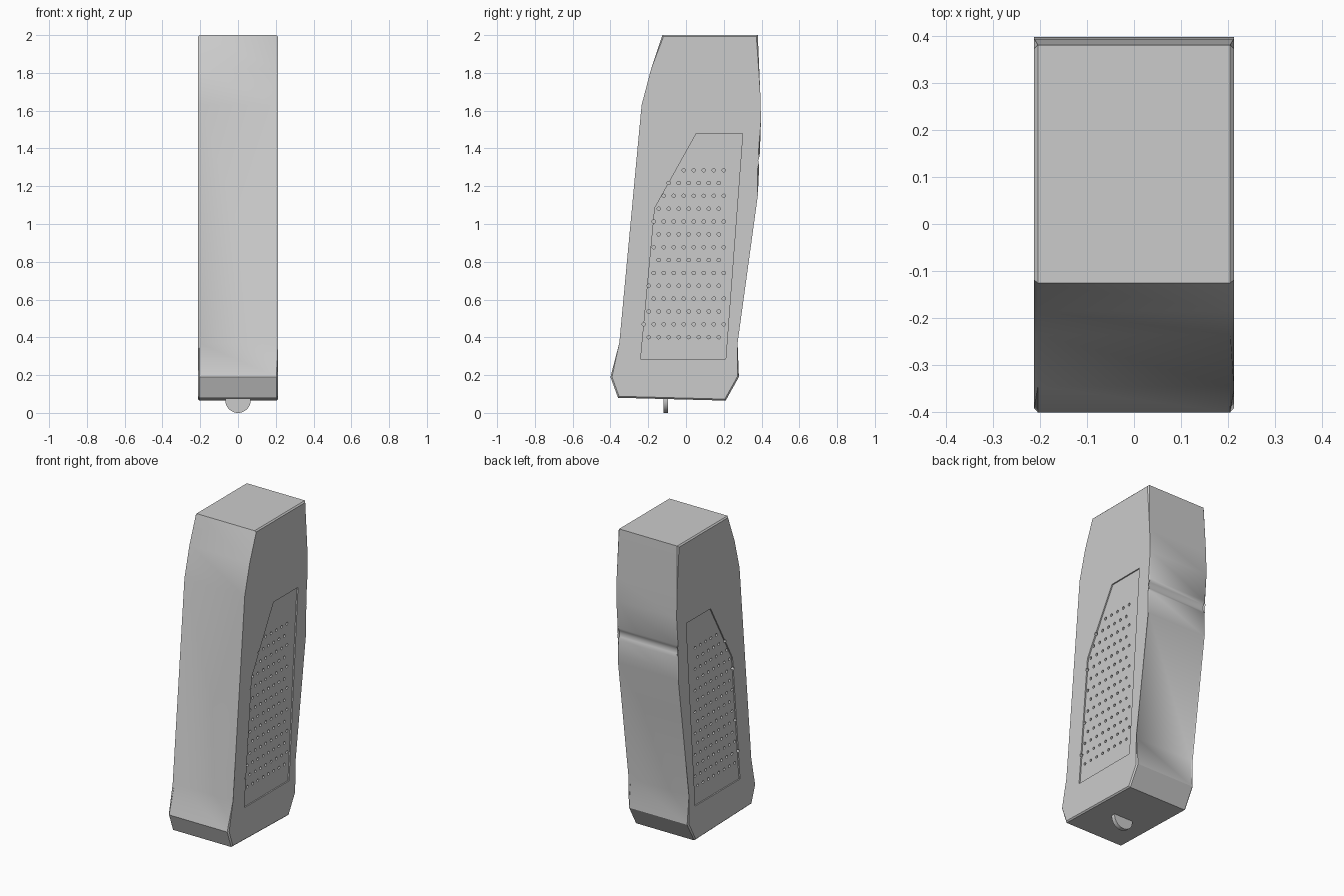
import bpy, bmesh, math

cube = bpy.data.objects.get("Cube")
if cube:
    bpy.data.objects.remove(cube, do_unlink=True)

HALF = 0.212      # half the body width
DEPTH = 0.008     # panel recess
HOLE = 0.02       # dimple depth below the outer face

grey = bpy.data.materials.new("plain grey")
grey.use_nodes = True
grey.diffuse_color = (0.6, 0.6, 0.6, 1)
grey.node_tree.nodes["Principled BSDF"].inputs["Base Color"].default_value = (0.6, 0.6, 0.6, 1)


def prism(bm, points, x0, x1):
    """Extrude a (y, z) outline from x0 to x1; returns its two end faces."""
    a = [bm.verts.new((x0, y, z)) for y, z in points]
    b = [bm.verts.new((x1, y, z)) for y, z in points]
    caps = [bm.faces.new(a), bm.faces.new(b)]
    n = len(points)
    for i in range(n):
        j = (i + 1) % n
        bm.faces.new((a[i], a[j], b[j], b[i]))
    return caps


def finish(bm, name):
    bmesh.ops.recalc_face_normals(bm, faces=bm.faces)
    mesh = bpy.data.meshes.new(name)
    bm.to_mesh(mesh)
    bm.free()
    mesh.materials.append(grey)
    obj = bpy.data.objects.new(name, mesh)
    bpy.context.collection.objects.link(obj)
    return obj


def select(obj):
    bpy.ops.object.select_all(action="DESELECT")
    obj.select_set(True)
    bpy.context.view_layer.objects.active = obj


def carve(obj, cutter):
    mod = obj.modifiers.new("carve", "BOOLEAN")
    mod.operation = "DIFFERENCE"
    mod.solver = "EXACT"
    mod.object = cutter
    select(obj)
    bpy.ops.object.modifier_apply(modifier=mod.name)
    bpy.data.objects.remove(cutter, do_unlink=True)


def circle(y, z, r, n):
    return [(y + r * math.cos(math.tau * i / n), z + r * math.sin(math.tau * i / n))
            for i in range(n)]


# Body: side outline with the rear finger notch, chamfered along both sides
outline = [(-0.36, 0.08), (0.21, 0.065), (0.28, 0.19), (0.265, 0.37),
           (0.38, 1.15), (0.387, 1.295), (0.378, 1.315), (0.374, 1.335),
           (0.38, 1.355), (0.391, 1.375), (0.397, 1.55), (0.393, 1.7), (0.38, 2.0),
           (-0.125, 2.0), (-0.185, 1.82), (-0.235, 1.63),
           (-0.345, 0.37), (-0.4, 0.19)]
bm = bmesh.new()
caps = prism(bm, outline, -HALF, HALF)
rims = list({e for f in caps for e in f.edges})
bmesh.ops.bevel(bm, geom=rims, offset=0.008, segments=1, affect="EDGES")
body = finish(bm, "grip_body")

# Recessed panel on each side
panel = [(-0.24, 0.285), (0.21, 0.285), (0.3, 1.48), (0.055, 1.48), (-0.165, 1.085)]
bm = bmesh.new()
for side in (-1, 1):
    prism(bm, panel, side * (HALF - DEPTH), side * (HALF + 0.05))
carve(body, finish(bm, "panel_cutter"))


def panel_front(z):
    """Front edge of the panel at height z."""
    if z < 1.085:
        return -0.165 - 0.094 * (1.085 - z)
    return -0.165 + 0.557 * (z - 1.085)


# Staggered rows of dimples on each panel
bm = bmesh.new()
for row in range(14):
    z = 1.285 - 0.068 * row
    y = 0.2 - 0.0265 * (row % 2)
    while y > panel_front(z) - 0.006:
        for side in (-1, 1):
            prism(bm, circle(y, z, 0.009, 14), side * (HALF - HOLE), side * (HALF + 0.03))
        y -= 0.053
carve(body, finish(bm, "dimple_cutter"))

# Lanyard lug: thin disc half sunk into the underside
bm = bmesh.new()
bmesh.ops.create_cone(bm, cap_ends=True, segments=48, radius1=0.067, radius2=0.067, depth=0.026)
for v in bm.verts:
    x, y, z = v.co
    v.co = (x, z - 0.107, y + 0.067)
lug = finish(bm, "bottom_lug")

for obj in (body, lug):
    select(obj)
    bpy.ops.object.shade_smooth_by_angle(angle=math.radians(33))
